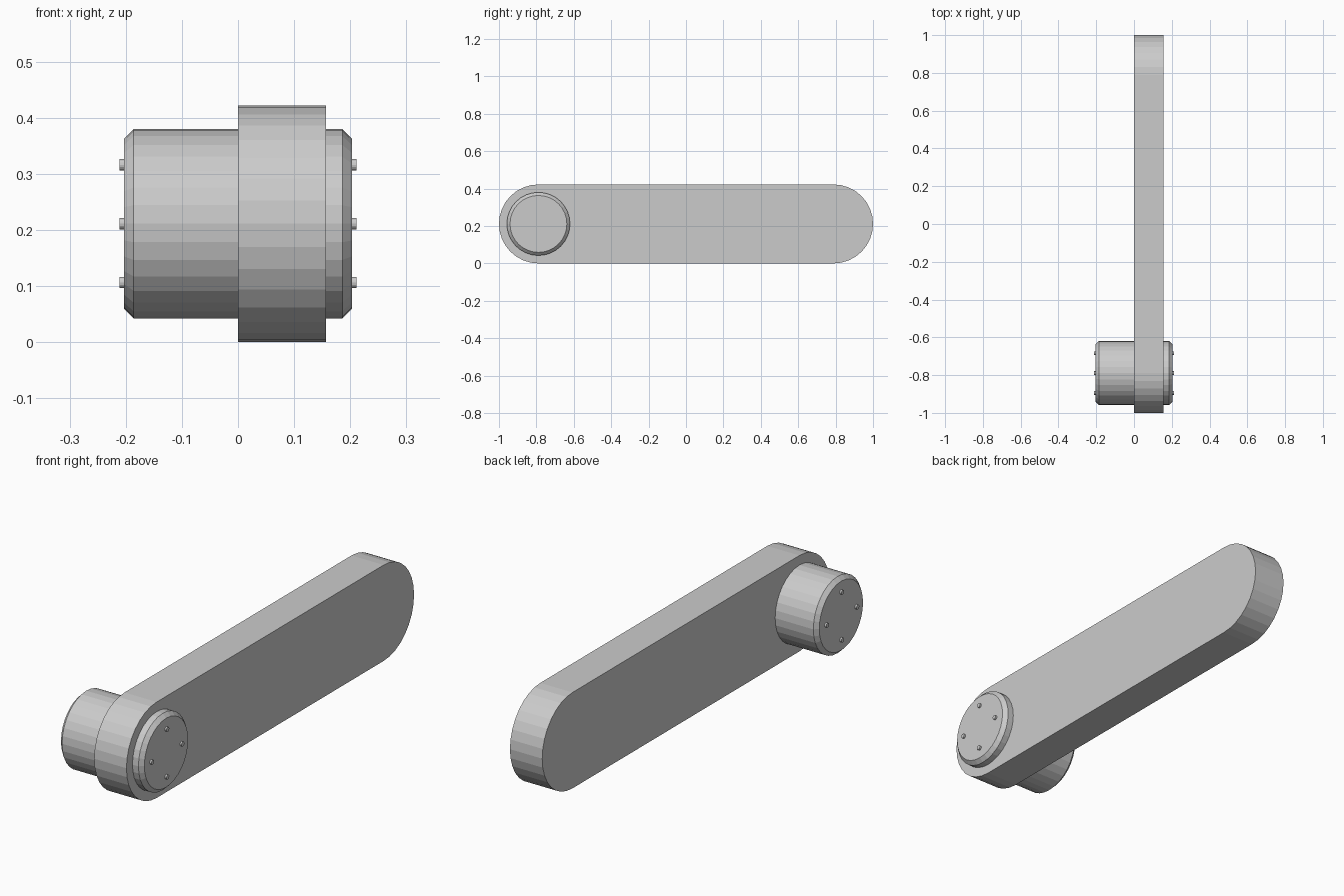
import bpy, bmesh
from math import pi, sin, cos

if "Cube" in bpy.data.objects:
    bpy.data.objects.remove(bpy.data.objects["Cube"])

R = 0.211           # arm end radius
CY = 1 - R          # distance of the arm end centres from the middle
HUB_Y, HUB_Z = -CY, R


def finish(name, bm):
    bmesh.ops.recalc_face_normals(bm, faces=bm.faces)
    mesh = bpy.data.meshes.new(name)
    bm.to_mesh(mesh)
    bm.free()
    obj = bpy.data.objects.new(name, mesh)
    bpy.context.collection.objects.link(obj)
    return obj


def loft_x(name, rings):
    """Join rings of (x, [(y, z), ...]) along x and cap both ends."""
    bm = bmesh.new()
    loops = [[bm.verts.new((x, y, z)) for y, z in pts] for x, pts in rings]
    for a, b in zip(loops, loops[1:]):
        for i in range(len(a)):
            j = (i + 1) % len(a)
            bm.faces.new((a[i], a[j], b[j], b[i]))
    bm.faces.new(loops[0])
    bm.faces.new(loops[-1])
    return finish(name, bm)


def circle(y, z, r, n):
    return [(y + r * cos(2 * pi * i / n), z + r * sin(2 * pi * i / n)) for i in range(n)]


# Flat arm with round ends
outline = []
for centre, start in ((CY, -pi / 2), (-CY, pi / 2)):
    for i in range(17):
        a = start + pi * i / 16
        outline.append((centre + R * cos(a), R + R * sin(a)))
loft_x("arm", [(0, outline), (0.157, outline)])

# Pivot cylinder with chamfered rims
profile = [(-0.203, 0.152), (-0.186, 0.169), (0.186, 0.169), (0.203, 0.152)]
loft_x("pivot", [(x, circle(HUB_Y, HUB_Z, r, 32)) for x, r in profile])

# Four small pins on each end of the pivot
for side, sx in (("left", -1), ("right", 1)):
    for k in range(4):
        a = k * pi / 2
        pts = circle(HUB_Y + 0.105 * cos(a), HUB_Z + 0.105 * sin(a), 0.01, 16)
        loft_x(f"{side}_pin_{k + 1}", [(sx * 0.195, pts), (sx * 0.211, pts)])
